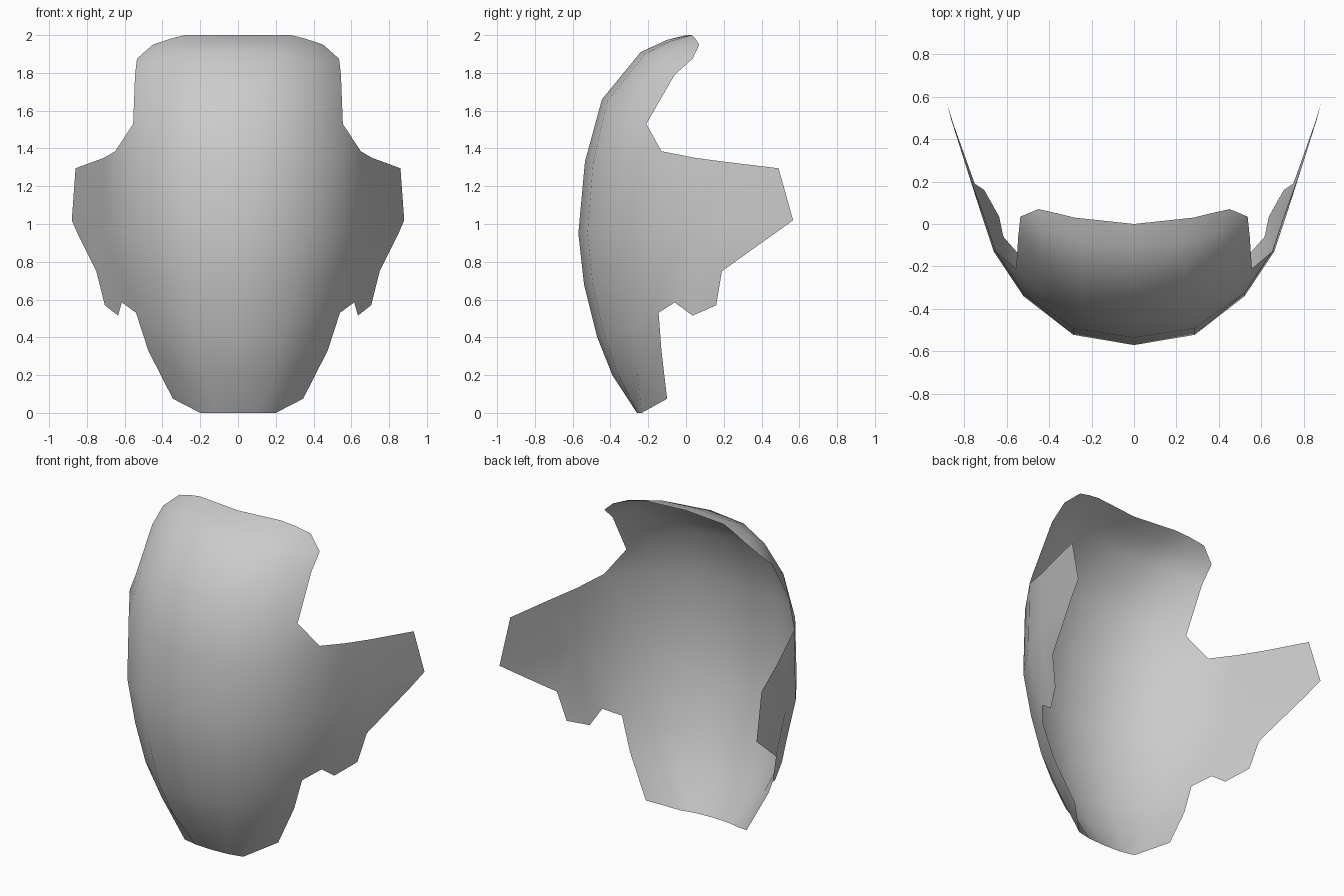
import bpy, bmesh
from mathutils import Vector as V

if "Cube" in bpy.data.objects:
    bpy.data.objects.remove(bpy.data.objects["Cube"])

bm = bmesh.new()


def verts(points):
    return [bm.verts.new(p) for p in points]


# Right half of the shell, bottom to top: centre (y, z), shoulder and edge (x, y, z)
rows = [
    ((-.26, 0), (.20, -.235, 0), (.345, -.10, .075)),
    ((-.39, .20), (.345, -.26, .24), (.475, -.13, .33)),
    ((-.47, .40), (.43, -.29, .44), (.54, -.145, .53)),
    ((-.54, .68), (.48, -.32, .68), (.60, -.13, .70)),
    ((-.57, .95), (.52, -.34, .95), (.66, -.13, .95)),
    ((-.535, 1.33), (.52, -.325, 1.35), (.65, -.13, 1.385)),
    ((-.445, 1.66), (.45, -.31, 1.61), (.555, -.21, 1.53)),
    ((-.24, 1.91), (.44, -.14, 1.86), (.545, -.06, 1.79)),
    ((-.10, 1.975), (.42, -.03, 1.94), (.535, .035, 1.875)),
    ((0, 2.0), (.36, .05, 1.98), (.45, .07, 1.95)),
]
grid = []
for (y, z), shoulder, edge in rows:
    c, s = V((0, y, z)), V(shoulder)
    d = s - c
    mid = c + V((d.x * .55, d.y * .21, d.z * .21))
    grid.append(verts([c, mid, s, edge]))
# Top rim rises either side of the shallow brow dip
grid[-1][1].co = (.28, .03, 2.0)
for a, b in zip(grid, grid[1:]):
    for i in range(3):
        bm.faces.new((a[i], a[i + 1], b[i + 1], b[i]))

# Cheek guard sweeping back from the shell edge
low, l0, m0, e0 = [grid[i][3] for i in (2, 3, 4, 5)]
e1, e2, e3 = verts([(.71, .05, 1.35), (.765, .2, 1.33), (.86, .49, 1.295)])
m1, m2, m3 = verts([(.72, .05, .98), (.765, .19, 1.0), (.88, .567, 1.02)])
tip, step, corner, tooth, notch = verts([
    (.85, .47, .95), (.75, .19, .75), (.705, .16, .57),
    (.635, .035, .515), (.615, -.06, .585)])
for f in [(m0, m1, e1, e0), (m1, m2, e2, e1), (m2, m3, e3, e2),
          (low, notch, l0), (l0, notch, m1, m0), (notch, tooth, m1),
          (tooth, corner, step, m1), (m1, step, m2), (m2, step, tip, m3)]:
    bm.faces.new(f)

# Mirror to the left half and weld the centre line
dup = bmesh.ops.duplicate(bm, geom=bm.verts[:] + bm.edges[:] + bm.faces[:])["geom"]
for v in [g for g in dup if isinstance(g, bmesh.types.BMVert)]:
    v.co.x *= -1
bmesh.ops.reverse_faces(bm, faces=[g for g in dup if isinstance(g, bmesh.types.BMFace)])
bmesh.ops.remove_doubles(bm, verts=bm.verts[:], dist=.0005)
for f in bm.faces:
    f.smooth = True

mesh = bpy.data.meshes.new("mask_shell")
bm.to_mesh(mesh)
bm.free()
shell = bpy.data.objects.new("mask_shell", mesh)
bpy.context.collection.objects.link(shell)
